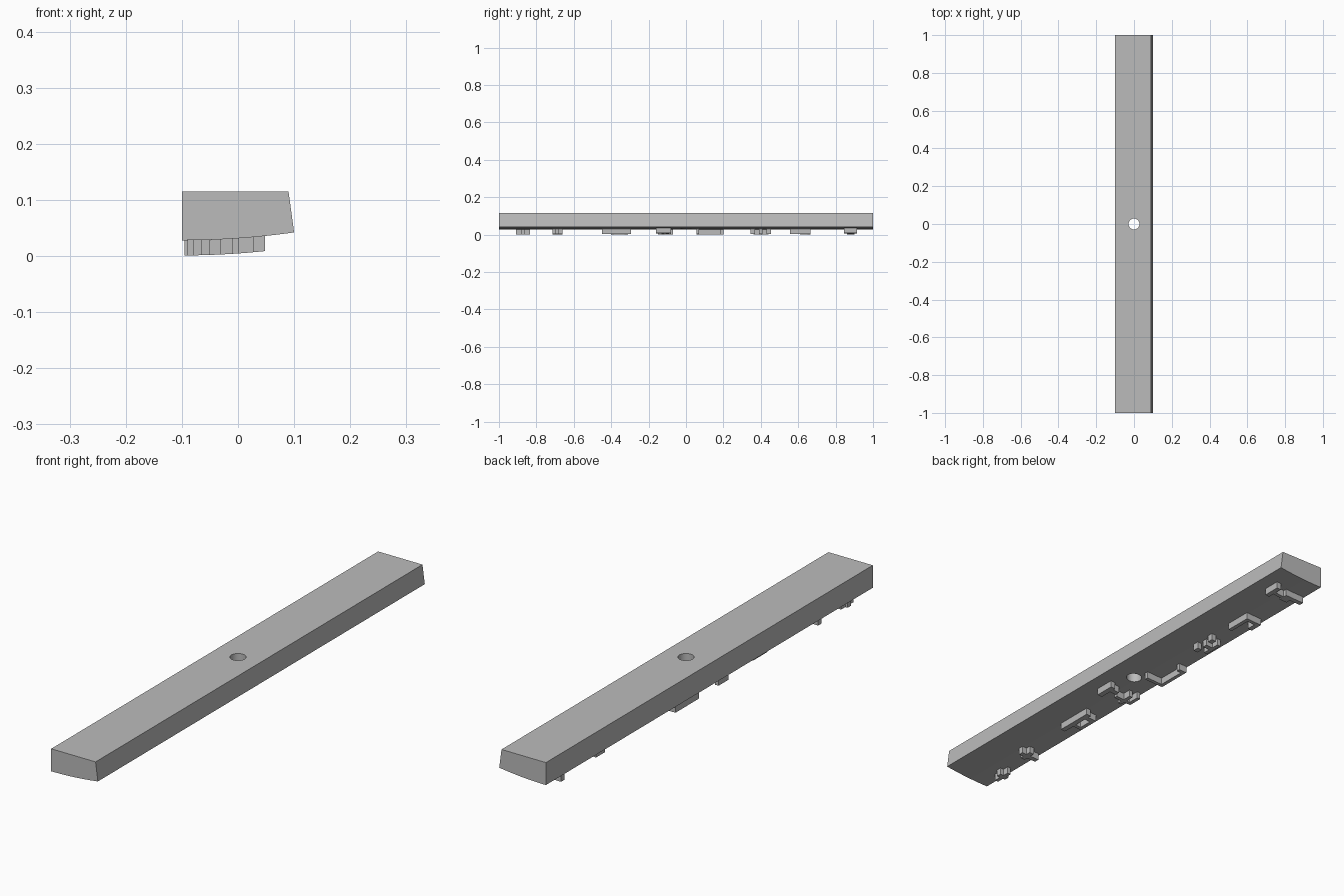
import bpy, bmesh, math

cube = bpy.data.objects.get("Cube")
if cube:
    bpy.data.objects.remove(cube)

grey = bpy.data.materials.new("plain_grey")
grey.use_nodes = True
colour = (0.5, 0.5, 0.5, 1)
grey.diffuse_color = colour
grey.node_tree.nodes["Principled BSDF"].inputs["Base Color"].default_value = colour

LEFT, RIGHT, TOP, LUG_DEPTH = -0.1, 0.1, 0.115, 0.027


def underside(x):
    """Height of the gently curved underside."""
    return 0.028 + 0.35 * (x - LEFT) ** 2


def curve_points(x0, x1, drop, steps):
    xs = [x0 + (x1 - x0) * i / steps for i in range(steps + 1)]
    return [(x, underside(x) - drop) for x in xs]


def add_prism(bm, profile, y0, y1):
    """Extrude an x-z profile along y."""
    front = [bm.verts.new((x, y0, z)) for x, z in profile]
    back = [bm.verts.new((x, y1, z)) for x, z in profile]
    bm.faces.new(front)
    bm.faces.new(back[::-1])
    count = len(profile)
    for i in range(count):
        j = (i + 1) % count
        bm.faces.new((front[j], front[i], back[i], back[j]))


def finish(bm, name):
    bmesh.ops.recalc_face_normals(bm, faces=bm.faces)
    mesh = bpy.data.meshes.new(name)
    bm.to_mesh(mesh)
    bm.free()
    mesh.materials.append(grey)
    obj = bpy.data.objects.new(name, mesh)
    bpy.context.scene.collection.objects.link(obj)
    return obj


def smooth(obj):
    bpy.ops.object.select_all(action="DESELECT")
    obj.select_set(True)
    bpy.context.view_layer.objects.active = obj
    bpy.ops.object.shade_smooth_by_angle(angle=math.radians(25))


# Long bar with one leaning side and a curved underside
bm = bmesh.new()
add_prism(bm, curve_points(LEFT, RIGHT, 0, 16) + [(0.09, TOP), (LEFT, TOP)], -1, 1)
bar = finish(bm, "bar")

# Round hole through the middle
bm = bmesh.new()
bmesh.ops.create_cone(bm, cap_ends=True, segments=48, radius1=0.029, radius2=0.029, depth=1)
cutter = finish(bm, "hole_cutter")
cutter.hide_render = True
cutter.hide_viewport = True
cut = bar.modifiers.new("hole", "BOOLEAN")
cut.operation = "DIFFERENCE"
cut.solver = "EXACT"
cut.object = cutter
bpy.context.view_layer.objects.active = bar
bpy.ops.object.modifier_apply(modifier=cut.name)
bpy.data.objects.remove(cutter)
smooth(bar)


# Lugs below the bar: each is made of straight ribs (x start, x end, y start, y end)
def lug(name, ribs):
    bm = bmesh.new()
    for x0, x1, y0, y1 in ribs:
        lower = curve_points(x0, x1, LUG_DEPTH, 4)
        upper = curve_points(x0, x1, 0, 4)
        add_prism(bm, lower + upper[::-1], y0, y1)
    smooth(finish(bm, name))


lug("small_cross_lug", [(-.09, -.05, -.88, -.86), (-.08, -.065, -.91, -.835)])
lug("hooked_lug", [(-.09, -.01, -.70, -.68), (-.05, -.03, -.715, -.66)])
lug("long_lug", [(-.03, -.01, -.45, -.295), (-.07, -.03, -.40, -.385),
                 (-.07, -.03, -.33, -.31), (-.07, -.055, -.39, -.32)])
lug("straight_lug", [(.028, .048, -.16, -.08), (0, .03, -.11, -.09)])
lug("branched_lug", [(-.06, -.045, -.15, -.08), (-.09, -.01, -.13, -.115),
                     (-.09, -.075, -.13, -.07)])
lug("channel_lug", [(-.09, -.01, .055, .07), (-.095, -.08, .055, .20),
                    (-.085, -.06, .185, .20)])
lug("forked_lug", [(-.03, -.01, .345, .37), (-.03, -.01, .43, .455),
                   (-.065, -.05, .36, .44), (-.06, -.02, .39, .41)])
lug("bracket_lug", [(-.025, -.01, .555, .665), (-.08, -.02, .65, .665),
                    (-.08, -.06, .61, .655)])
lug("end_lug", [(.03, .048, .845, .915), (-.01, .04, .87, .885),
                (-.045, -.01, .86, .90), (-.095, -.04, .88, .90)])
